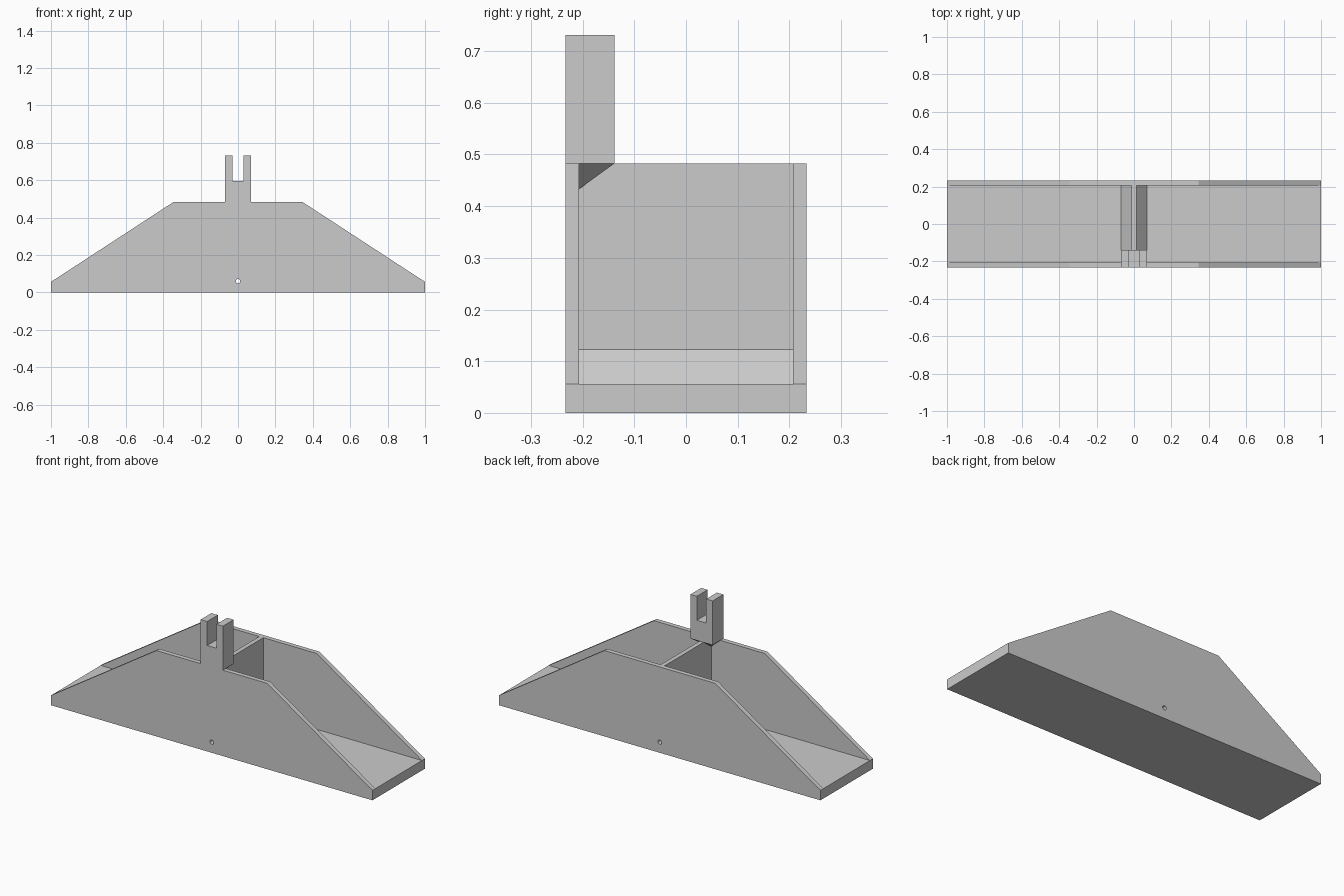
import bpy, bmesh
from mathutils import Vector

cube = bpy.data.objects.get("Cube")
if cube:
    bpy.data.objects.remove(cube, do_unlink=True)

FRONT, BACK, WALL = -0.233, 0.233, 0.026
RIM, FLOOR = 0.483, 0.056     # wall top and channel floor heights
DIVIDER = 0.0125              # half thickness of the divider
HALF = 0.069                  # half width of the fork and the divider foot
FORK_BACK = -0.138

grey = bpy.data.materials.new("plain_grey")
grey.use_nodes = True
colour = (0.6, 0.6, 0.6, 1)
grey.diffuse_color = colour
grey.node_tree.nodes["Principled BSDF"].inputs["Base Color"].default_value = colour


def finish(name, bm):
    bmesh.ops.recalc_face_normals(bm, faces=bm.faces)
    mesh = bpy.data.meshes.new(name)
    bm.to_mesh(mesh)
    bm.free()
    mesh.materials.append(grey)
    ob = bpy.data.objects.new(name, mesh)
    bpy.context.collection.objects.link(ob)
    return ob


def extrude_profile(name, points, y0, y1):
    """Extrude an x-z outline along y."""
    bm = bmesh.new()
    face = bm.faces.new([bm.verts.new((x, y0, z)) for x, z in points])
    grown = bmesh.ops.extrude_face_region(bm, geom=[face])["geom"]
    moved = [v for v in grown if isinstance(v, bmesh.types.BMVert)]
    bmesh.ops.translate(bm, verts=moved, vec=Vector((0, y1 - y0, 0)))
    return finish(name, bm)


def cut(target, tool):
    mod = target.modifiers.new(tool.name, "BOOLEAN")
    mod.operation, mod.object, mod.solver = "DIFFERENCE", tool, "EXACT"
    bpy.context.view_layer.objects.active = target
    bpy.ops.object.modifier_apply(modifier=mod.name)
    bpy.data.objects.remove(tool, do_unlink=True)


# Trapezoid body
body = extrude_profile("tray_body", [
    (-1, 0), (1, 0), (1, FLOOR), (0.345, RIM), (-0.345, RIM), (-1, FLOOR)],
    FRONT, BACK)

# Two flat-floored channels, leaving an upright divider with a sloped foot
for side in (-1, 1):
    channel = extrude_profile("channel_cutter", [
        (side * 1.1, FLOOR), (side * HALF, FLOOR), (side * DIVIDER, 0.123),
        (side * DIVIDER, 0.55), (side * 1.1, 0.55)],
        FRONT + WALL, BACK - WALL)
    cut(body, channel)

# Small hole through the foot of the divider
bpy.ops.mesh.primitive_cylinder_add(vertices=12, radius=0.012, depth=1,
                                    location=(0, 0, 0.06),
                                    rotation=(1.5708, 0, 0))
hole = bpy.context.object
hole.name = "hole_cutter"
cut(body, hole)

# Upright fork flush with the front wall
slot, top, notch = 0.029, 0.731, 0.596
extrude_profile("upright_fork", [
    (-HALF, RIM), (HALF, RIM), (HALF, top), (slot, top),
    (slot, notch), (-slot, notch), (-slot, top), (-HALF, top)],
    FRONT, FORK_BACK)

# Tapered bracket under the fork overhang
bm = bmesh.new()
y_wall = FRONT + WALL
for s in (-1, 1):
    bm.verts.new((s * DIVIDER, y_wall, 0.433))
    for y in (y_wall, FORK_BACK):
        bm.verts.new((s * HALF, y, RIM))
bmesh.ops.convex_hull(bm, input=bm.verts)
finish("fork_bracket", bm)
